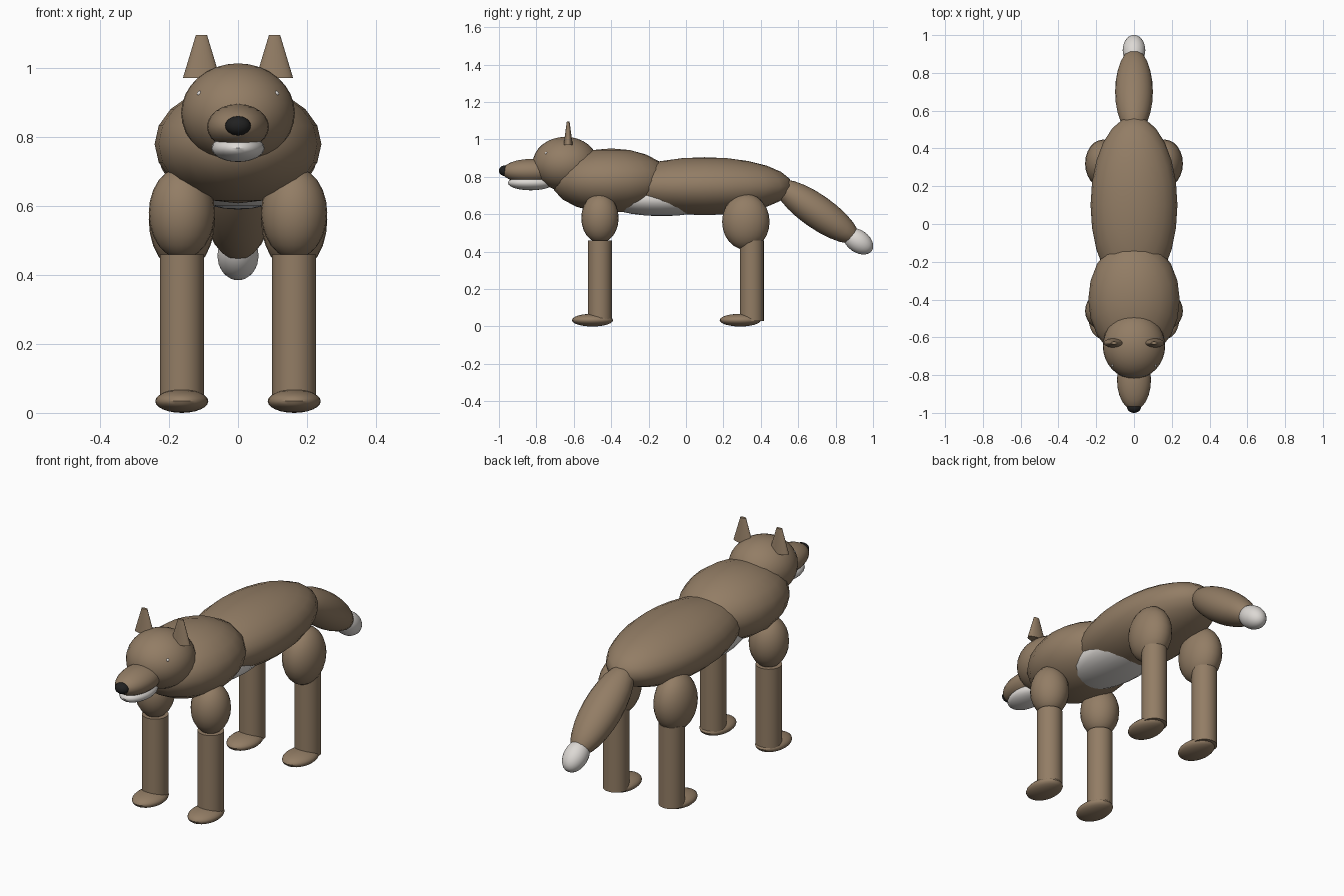
import bpy
import math
from mathutils import Matrix, Vector

cube = bpy.data.objects.get("Cube")
if cube:
    bpy.data.objects.remove(cube, do_unlink=True)


def material(name, rgb):
    mat = bpy.data.materials.new(name)
    mat.use_nodes = True
    mat.diffuse_color = (*rgb, 1)
    mat.node_tree.nodes["Principled BSDF"].inputs["Base Color"].default_value = (*rgb, 1)
    return mat


BROWN = material("brown fur", (0.29, 0.205, 0.13))
WHITE = material("pale fur", (0.72, 0.69, 0.66))
BLACK = material("black nose", (0.015, 0.015, 0.015))


def finish(name, mat, scale, pitch=0):
    """Bake the scale and pitch into the mesh, smooth it and colour it."""
    obj = bpy.context.object
    obj.name = name
    obj.data.name = name
    obj.data.transform(Matrix.Rotation(math.radians(pitch), 4, "X")
                       @ Matrix.Diagonal((*scale, 1)))
    obj.data.materials.append(mat)
    bpy.ops.object.shade_smooth_by_angle(angle=math.radians(40))
    return obj


def ellipsoid(name, loc, radii, mat=BROWN, pitch=0, segments=24):
    bpy.ops.mesh.primitive_uv_sphere_add(segments=segments, ring_count=segments // 2,
                                         radius=1, location=loc)
    return finish(name, mat, radii, pitch)


def cone(name, loc, bottom, top, height, squash=1):
    bpy.ops.mesh.primitive_cone_add(vertices=24, radius1=bottom, radius2=top,
                                    depth=height, location=loc)
    return finish(name, BROWN, (1, squash, 1))


# Torso
ellipsoid("body", (0, 0.10, 0.75), (0.23, 0.47, 0.155))
ellipsoid("chest", (0, -0.40, 0.78), (0.242, 0.32, 0.172), segments=20)
ellipsoid("belly", (0, -0.13, 0.68), (0.165, 0.32, 0.09), WHITE)

# Head
ellipsoid("head", (0, -0.645, 0.87), (0.165, 0.175, 0.144), segments=32)
ellipsoid("muzzle", (0, -0.825, 0.83), (0.09, 0.16, 0.066))
ellipsoid("lower_jaw", (0, -0.83, 0.768), (0.077, 0.122, 0.04), WHITE)
ellipsoid("nose", (0, -0.97, 0.833), (0.037, 0.03, 0.028), BLACK)

# Tail slopes down and back, with a pale tip
SLOPE = -35
ellipsoid("tail", (0, 0.70, 0.615), (0.1, 0.27, 0.09), pitch=SLOPE)
ellipsoid("tail_tip", (0, 0.92, 0.456), (0.06, 0.09, 0.06), WHITE, pitch=SLOPE)

# Paired parts
for side, s in (("left", 1), ("right", -1)):
    ellipsoid(f"{side}_eye", (s * 0.111, -0.747, 0.926), (0.008, 0.008, 0.008),
              WHITE, segments=12)
    cone(f"{side}_ear", (s * 0.106, -0.63, 1.034), 0.054, 0.016, 0.126, squash=0.45)

    # name, leg y, thigh y, thigh z, thigh depth, thigh height
    for end, leg_y, thigh_y, z, depth, height in (
            ("front", -0.46, -0.46, 0.58, 0.10, 0.133),
            ("back", 0.352, 0.32, 0.56, 0.127, 0.15)):
        x = s * 0.163
        ellipsoid(f"{side}_{end}_thigh", (x, thigh_y, z), (0.096, depth, height))
        cone(f"{side}_{end}_leg", (x, leg_y, 0.245), 0.064, 0.064, 0.43)
        ellipsoid(f"{side}_{end}_paw", (x, leg_y - 0.04, 0.034), (0.077, 0.11, 0.034))
        if end == "back":
            bpy.context.object.location.y -= 0.022
